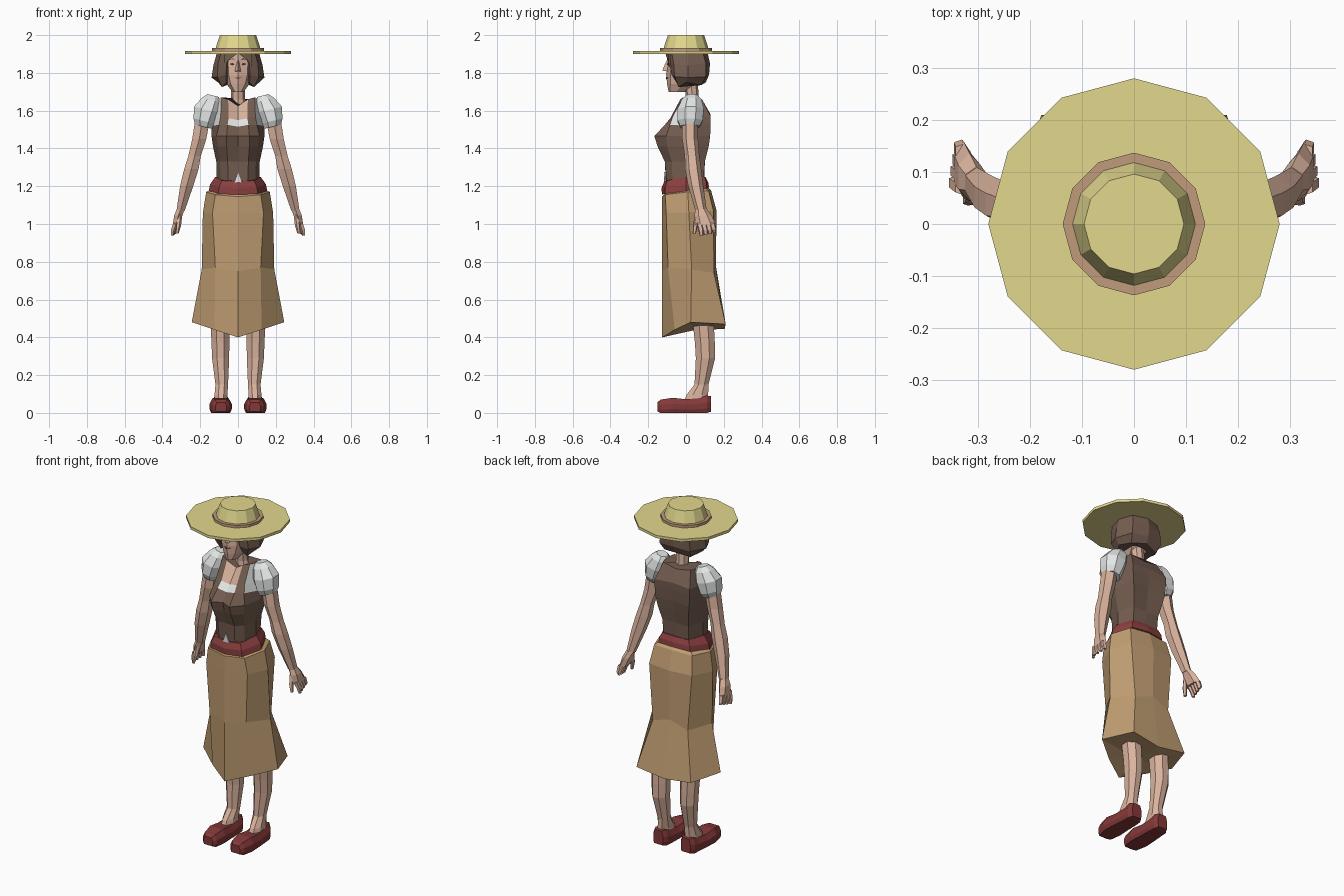
import bpy, bmesh, math

def material(name, rgb):
    m = bpy.data.materials.new(name)
    m.diffuse_color = (*rgb, 1)
    return m

SKIN = material("skin", (0.70, 0.45, 0.34))
STRAW = material("straw", (0.76, 0.68, 0.27))
BAND = material("hat_band_tan", (0.53, 0.33, 0.20))
HAIR = material("hair_brown", (0.18, 0.112, 0.083))
BROWN = material("bodice_brown", (0.175, 0.11, 0.08))
WHITE = material("white_cloth", (0.77, 0.79, 0.79))
RED = material("belt_red", (0.26, 0.05, 0.05))
SHOE = material("shoe_red", (0.23, 0.04, 0.04))
TAN = material("skirt_tan", (0.53, 0.34, 0.17))
DARK = material("eye_dark", (0.05, 0.03, 0.025))

def loft(name, rings, mats, caps=(True, True), mirror=False, rule=None):
    """Skin closed rings of points; rule(level, column) picks a material index."""
    bm = bmesh.new()
    vs = [[bm.verts.new(p) for p in r] for r in rings]
    n = len(rings[0])
    for i in range(len(vs) - 1):
        for j in range(n):
            k = (j + 1) % n
            f = bm.faces.new((vs[i][j], vs[i][k], vs[i + 1][k], vs[i + 1][j]))
            if rule:
                f.material_index = rule(i, j if j < n // 2 else n - 1 - j)
    for use, r in zip(caps, (vs[0], vs[-1])):
        if use:
            bm.faces.new(r)
    bmesh.ops.recalc_face_normals(bm, faces=bm.faces)
    me = bpy.data.meshes.new(name)
    bm.to_mesh(me)
    bm.free()
    for m in mats:
        me.materials.append(m)
    ob = bpy.data.objects.new(name, me)
    bpy.context.collection.objects.link(ob)
    if mirror:
        ob.modifiers.new("mirror", 'MIRROR')
    return ob

def sym(pts):
    """Half outline, front centre to back centre, completed across x = 0."""
    return list(pts) + [(-x, y, z) for x, y, z in pts[-2:0:-1]]

def flat(z, pts):
    return sym([(x, y, z) for x, y in pts])

def ring(x, y, z, rx, ry, n=8, turn=0.0, tilt=0.0):
    angles = [turn + 2 * math.pi * i / n for i in range(n)]
    return [(x + rx * math.cos(a), y + ry * math.sin(a), z + tilt * rx * math.cos(a)) for a in angles]

def limb(name, rows, mat, n=8, tilt=0.0):
    return loft(name, [ring(*r, n=n, turn=math.pi / n, tilt=tilt) for r in rows], [mat], mirror=True)

def plate(name, pts, mat, depth=0.006):
    """Mirrored thin plate facing forward."""
    return loft(name, [pts, [(x, y + depth, z) for x, y, z in pts]], [mat], mirror=True)

# Straw hat
loft("hat_brim", [ring(0, 0, z, .28, .28, 12) for z in (1.901, 1.917)], [STRAW])
loft("hat_band", [ring(0, 0, z, .137, .137, 12) for z in (1.915, 1.932)], [BAND])
loft("hat_crown", [ring(0, 0, 1.92, .122, .122, 12), ring(0, 0, 2.0, .096, .096, 12)], [STRAW])

# Head, neck and face
loft("head", [
    flat(1.7, [(0, -.092), (.018, -.085), (.03, -.05), (.025, -.01), (0, 0)]),
    flat(1.74, [(0, -.1), (.038, -.083), (.06, -.02), (.05, .04), (0, .05)]),
    flat(1.79, [(0, -.105), (.05, -.083), (.07, -.01), (.055, .06), (0, .07)]),
    flat(1.845, [(0, -.098), (.052, -.083), (.075, 0), (.06, .07), (0, .08)]),
    flat(1.905, [(0, -.1), (.055, -.078), (.075, 0), (.06, .07), (0, .08)])], [SKIN])
loft("neck", [ring(0, .04, 1.6, .055, .045), ring(0, .035, 1.66, .038, .034),
              ring(0, .025, 1.76, .037, .036)], [SKIN])
loft("nose", [[(-.016, -.096, 1.808), (0, -.126, 1.812), (.016, -.096, 1.808)],
              [(-.007, -.09, 1.865), (0, -.103, 1.865), (.007, -.09, 1.865)]], [SKIN])
plate("eye", [(.016, -.1, 1.845), (.03, -.096, 1.853), (.046, -.089, 1.847), (.03, -.096, 1.84)], DARK)
plate("eyebrow", [(.012, -.101, 1.868), (.03, -.097, 1.878), (.05, -.087, 1.866), (.03, -.097, 1.872)], HAIR)
plate("mouth", [(0, -.107, 1.777), (.02, -.099, 1.775), (0, -.107, 1.768)], RED)

# Bobbed hair wrapped round the sides and back, with a parted fringe
loft("hair", [
    sym([(0, .03, 1.76), (.062, -.05, 1.75), (.085, -.04, 1.725), (.105, .0, 1.75),
         (.085, .08, 1.735), (0, .105, 1.75)]),
    sym([(0, 0, 1.79), (.064, -.075, 1.79), (.11, -.06, 1.78), (.14, .01, 1.775),
         (.1, .105, 1.78), (0, .122, 1.79)]),
    sym([(0, 0, 1.85), (.06, -.088, 1.85), (.105, -.065, 1.85), (.13, .01, 1.84),
         (.095, .105, 1.85), (0, .127, 1.85)]),
    flat(1.905, [(0, -.02), (.04, -.1), (.09, -.075), (.112, .01), (.085, .09), (0, .115)])], [HAIR])
plate("fringe", [(0, -.108, 1.903), (.07, -.094, 1.903), (.072, -.088, 1.83), (.052, -.095, 1.865),
                 (.02, -.106, 1.89)], HAIR, .02)

# Bodice with straps, blouse strip and bare neckline
def bodice_rule(level, col):
    if level < 4:
        return 0
    if col == 0:
        return 1 if level == 4 else 2
    return 1 if col == 2 else 0

loft("bodice", [
    flat(1.19, [(0, -.105), (.05, -.1), (.09, -.07), (.115, .005), (.08, .09), (0, .095)]),
    flat(1.33, [(0, -.11), (.055, -.112), (.095, -.075), (.115, .005), (.085, .1), (0, .1)]),
    flat(1.41, [(0, -.13), (.06, -.15), (.108, -.1), (.132, .005), (.1, .12), (0, .11)]),
    flat(1.465, [(0, -.14), (.06, -.168), (.115, -.105), (.14, .01), (.11, .128), (0, .12)]),
    sym([(0, -.108, 1.515), (.055, -.112, 1.525), (.1, -.085, 1.525), (.14, .01, 1.52),
         (.115, .13, 1.53), (0, .128, 1.54)]),
    sym([(0, -.078, 1.55), (.05, -.083, 1.56), (.092, -.07, 1.57), (.135, .02, 1.57),
         (.115, .13, 1.57), (0, .13, 1.58)]),
    sym([(0, -.015, 1.625), (.052, -.03, 1.66), (.088, -.015, 1.67), (.11, .035, 1.66),
         (.09, .085, 1.66), (0, .09, 1.645)])],
    [BROWN, WHITE, SKIN], rule=bodice_rule)
plate("bodice_notch", [(0, -.116, 1.22), (.02, -.114, 1.22), (0, -.116, 1.275)], WHITE, .008)

# Puffed sleeves tilted off the shoulder, arms and hands
limb("sleeve", [(.182, .02, 1.515, .05, .055), (.18, .022, 1.545, .06, .072),
                (.165, .025, 1.605, .073, .075), (.142, .03, 1.655, .054, .056),
                (.132, .032, 1.68, .032, .032)], WHITE, tilt=.25)
limb("arm", [(.185, .022, 1.57, .045, .042), (.205, .022, 1.45, .043, .042),
             (.23, .032, 1.36, .038, .039), (.247, .038, 1.29, .044, .043),
             (.272, .052, 1.2, .04, .04), (.304, .08, 1.07, .025, .03)], SKIN, 6)
limb("palm", [(.303, .08, 1.08, .024, .03), (.316, .09, 1.045, .025, .046),
              (.328, .105, .995, .02, .055)], SKIN, 6)
for i in range(4):
    y = .07 + .023 * i
    limb("finger", [(.33, y, 1.005, .016, .016), (.344 - .003 * i, y + .009, .968, .014, .015),
                    (.349 - .006 * i, y + .012, .938 + .005 * i, .008, .01)], SKIN, 5)
limb("thumb", [(.31, .065, 1.05, .015, .017), (.314, .05, .995, .013, .014),
               (.322, .044, .95, .008, .009)], SKIN, 5)

# Sash belt, higher at the back
loft("belt", [
    sym([(0, -.127, 1.155), (.105, -.11, 1.16), (.155, .0, 1.175), (.105, .11, 1.19), (0, .122, 1.195)]),
    sym([(0, -.13, 1.19), (.1, -.11, 1.195), (.148, 0, 1.21), (.1, .108, 1.22), (0, .118, 1.22)]),
    sym([(0, -.115, 1.225), (.085, -.1, 1.23), (.12, 0, 1.25), (.085, .098, 1.25), (0, .103, 1.25)])],
    [RED])

# Skirt: full hips, gathered at the knee, flaring to a pointed hem with a shaded underside
loft("skirt", [
    sym([(0, -.105, 1.165), (.09, -.1, 1.17), (.14, 0, 1.185), (.1, .1, 1.195), (0, .11, 1.2)]),
    sym([(0, -.127, 1.145), (.12, -.11, 1.155), (.168, .01, 1.17), (.125, .12, 1.175), (0, .132, 1.18)]),
    sym([(0, -.127, 1.06), (.135, -.105, 1.06), (.186, .015, 1.06), (.14, .145, 1.07), (0, .162, 1.07)]),
    sym([(0, -.126, .75), (.12, -.095, .77), (.192, .03, .76), (.115, .148, .74), (0, .158, .78)]),
    sym([(0, -.126, .4), (.125, -.06, .44), (.245, .025, .48), (.178, .21, .47), (0, .205, .445)]),
    sym([(0, .03, .435), (.002, .032, .436), (.004, .04, .437), (.002, .048, .437), (0, .05, .437)])],
    [TAN])

# Legs and slip-on shoes
limb("leg", [(.09, .05, .045, .04, .072), (.09, .06, .095, .037, .062), (.086, .082, .15, .036, .04),
             (.092, .103, .29, .049, .055), (.093, .1, .37, .051, .057),
             (.095, .092, .47, .054, .06), (.09, .03, .72, .07, .07)], SKIN)
shoe_rows = [(-.152, .09, .03, .008, .055), (-.135, .09, .046, 0, .07), (-.07, .092, .059, 0, .08),
             (.0, .092, .055, 0, .072), (.07, .09, .051, 0, .078), (.11, .09, .047, 0, .092),
             (.132, .09, .032, .006, .088)]

def shoe_ring(y, x, r, lo, hi):
    """Flat sole, upright sides and a rounded upper."""
    half = [(.85, 0), (1, .25), (1, .6), (.7, 1)]
    return [(x + r * s * a, y, lo + (hi - lo) * b)
            for s, side in ((1, half), (-1, half[::-1])) for a, b in side]

loft("shoe", [shoe_ring(*r) for r in shoe_rows], [SHOE], mirror=True)
